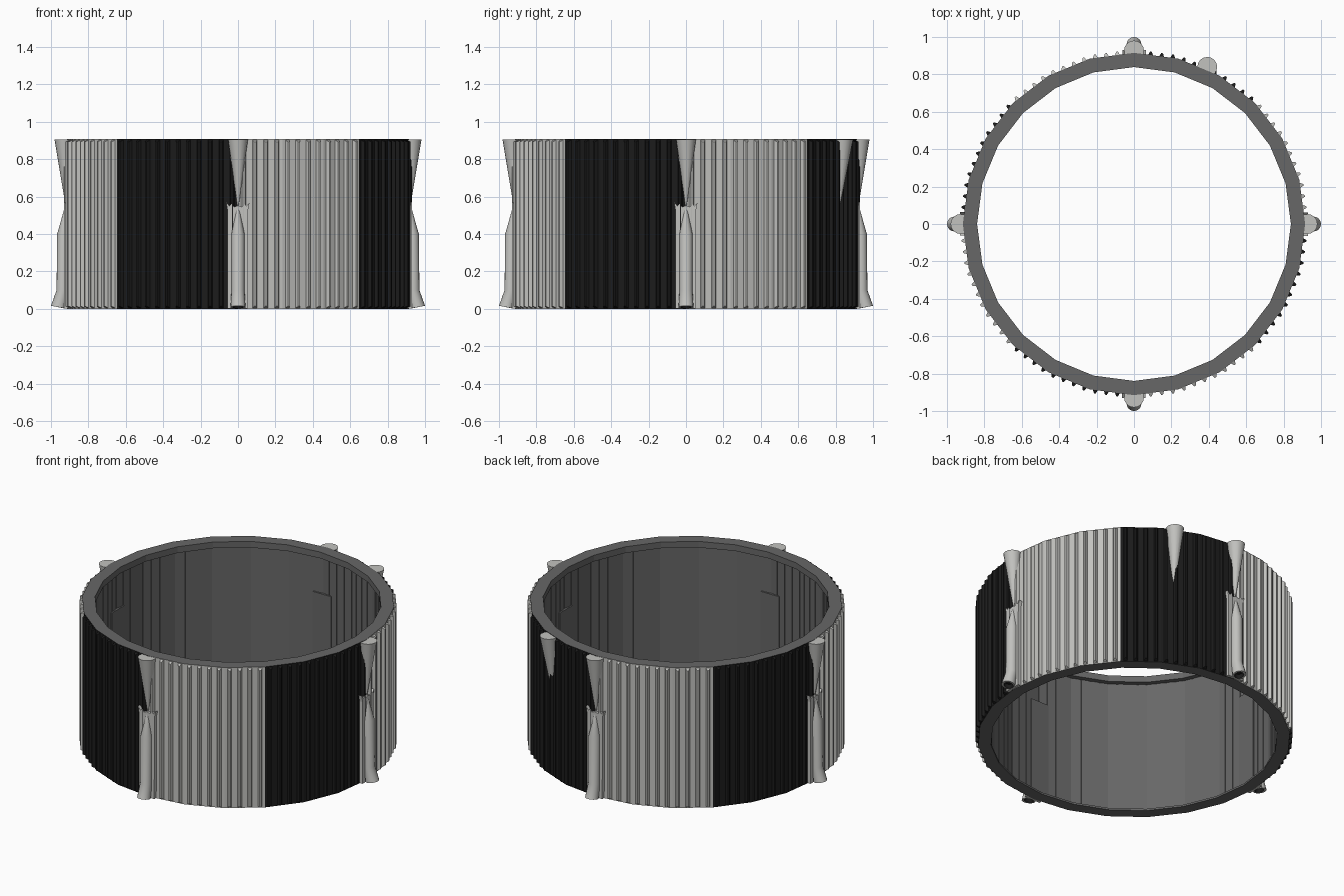
import bpy, bmesh, math
from mathutils import Vector

if "Cube" in bpy.data.objects:
    bpy.data.objects.remove(bpy.data.objects["Cube"])

def mat(name, c):
    m = bpy.data.materials.new(name)
    m.diffuse_color = (*c, 1)
    m.use_nodes = True
    m.node_tree.nodes["Principled BSDF"].inputs["Base Color"].default_value = m.diffuse_color
    return m

LIGHT = mat("light grey", (0.54, 0.54, 0.52))
DARK = mat("dark grey", (0.135, 0.135, 0.135))
BLACK = mat("black", (0.011, 0.011, 0.011))

SIDES, R_OUT, R_IN, R_WALL, H = 24, 0.915, 0.839, 0.872, 0.907
STEP = 2 * math.pi / SIDES

def finish(name, bm, mats, smooth=False):
    bmesh.ops.recalc_face_normals(bm, faces=bm.faces)
    me = bpy.data.meshes.new(name)
    bm.to_mesh(me)
    bm.free()
    for m in mats:
        me.materials.append(m)
    ob = bpy.data.objects.new(name, me)
    bpy.context.collection.objects.link(ob)
    if smooth:
        bpy.ops.object.select_all(action='DESELECT')
        ob.select_set(True)
        bpy.context.view_layer.objects.active = ob
        bpy.ops.object.shade_smooth_by_angle(angle=math.radians(35))
    return ob

def polar(a, r, t, z):
    """Point at angle a: r outward, t sideways, z up."""
    return Vector((r * math.cos(a) - t * math.sin(a), r * math.sin(a) + t * math.cos(a), z))

def loft(bm, rings):
    """Skin a list of equal-length point rings and cap both ends."""
    vr = [[bm.verts.new(p) for p in ring] for ring in rings]
    n = len(vr[0])
    for a, b in zip(vr, vr[1:]):
        for i in range(n):
            bm.faces.new((a[i], a[(i + 1) % n], b[(i + 1) % n], b[i]))
    return [bm.faces.new(vr[0]), bm.faces.new(vr[-1])]

def sector(a):
    """0 = light, 1 = black, alternating every 45 degrees."""
    return int((a % (2 * math.pi)) // (math.pi / 4)) % 2

# Ring wall: 24-sided, coloured in eight sectors outside, with inward lips
bm = bmesh.new()
prof = [(R_OUT, 0), (R_OUT, H), (R_IN, H), (R_IN, H - 0.04), (R_WALL, H - 0.04),
        (R_WALL, 0.012), (R_IN, 0.012), (R_IN, 0)]
n = len(prof)
cols = [[bm.verts.new(polar(i * STEP, r, 0, z)) for r, z in prof] for i in range(SIDES)]
for i in range(SIDES):
    a, b = cols[i], cols[(i + 1) % SIDES]
    for k in range(n):
        f = bm.faces.new((a[k], b[k], b[(k + 1) % n], a[(k + 1) % n]))
        f.material_index = sector((i + 0.5) * STEP) if k == 0 else 2
finish("ring_wall", bm, [LIGHT, BLACK, DARK])

RIB_T = (-0.0894, -0.0298, 0.0298, 0.0894)

# Vertical ribs: four narrow ones on every wall facet, with bevelled ends
for kind, (label, m) in enumerate((("light_ribs", LIGHT), ("black_ribs", BLACK))):
    bm = bmesh.new()
    apo = R_OUT * math.cos(STEP / 2)
    for i in range(SIDES):
        a = (i + 0.5) * STEP
        if sector(a) != kind:
            continue
        for t in RIB_T:
            rings = []
            for r, w, e in ((apo - 0.003, 0.014, 0.004), (apo + 0.018, 0.005, 0.014)):
                rings.append([polar(a, r, t - w, e), polar(a, r, t + w, e),
                              polar(a, r, t + w, H - e), polar(a, r, t - w, H - e)])
            loft(bm, rings)
    finish(label, bm, [m])

# Thin upright slats lining the inner wall
bm = bmesh.new()
apo = R_WALL * math.cos(STEP / 2)
for i in range(SIDES):
    for t in RIB_T:
        loft(bm, [[polar((i + 0.5) * STEP, r, t + s * 0.022, z)
                   for s, z in ((-1, 0.01), (1, 0.01), (1, H - 0.03), (-1, H - 0.03))]
                  for r in (apo - 0.003, apo + 0.01)])
finish("inner_slats", bm, [DARK])

def round_ring(a, r, z, rad, tilt=0.0, n=16):
    return [polar(a, r + rad * math.cos(u), rad * math.sin(u), z + tilt * math.cos(u))
            for u in (2 * math.pi * k / n for k in range(n))]

def cone(name, a, r_top, rad, r_tip, z_tip):
    bm = bmesh.new()
    loft(bm, [round_ring(a, r_tip, z_tip, 0.003), round_ring(a, r_top, H - 0.002, rad)])
    finish(name, bm, [LIGHT], True)

for q, side in enumerate(("right", "back", "left", "front")):
    a = q * math.pi / 2
    # Inverted cone at the rim, its inner half buried in the wall
    cone(side + "_upper_cone", a, 0.928, 0.053, 0.918, 0.545)

    # Pointed column with a flared, hollow foot
    bm = bmesh.new()
    caps = loft(bm, [round_ring(a, 0.957, 0.03, 0.022, 0.004),
                     round_ring(a, 0.957, 0.008, 0.028, 0.006),
                     round_ring(a, 0.960, 0.009, 0.040, 0.007),
                     round_ring(a, 0.935, 0.10, 0.035),
                     round_ring(a, 0.932, 0.40, 0.035),
                     round_ring(a, 0.920, 0.555, 0.003)])
    hollow = caps[0]
    hollow.material_index = 1
    for e in hollow.edges:
        for f in e.link_faces:
            f.material_index = 1
    finish(side + "_column", bm, [LIGHT, BLACK], True)

    # Backing plate with a spiked crown
    bm = bmesh.new()
    outline = [(-0.057, 0.002), (0.052, 0.002), (0.054, 0.53), (0.062, 0.568), (0.045, 0.55),
               (0.034, 0.562), (0.022, 0.545), (0, 0.552), (-0.022, 0.545),
               (-0.034, 0.562), (-0.046, 0.55), (-0.064, 0.572), (-0.057, 0.53)]
    loft(bm, [[polar(a, r, t, z) for t, z in outline] for r in (0.88, 0.929)])
    finish(side + "_crown_plate", bm, [LIGHT])

    # Shallow panel showing on the inner wall
    bm = bmesh.new()
    loft(bm, [[polar(a, r, t, z) for t, z in ((-0.065, 0.002), (0.065, 0.002), (0.065, 0.63), (-0.065, 0.63))]
              for r in (0.855, 0.88)])
    finish(side + "_inner_panel", bm, [DARK])

# Single extra cone at the back right
cone("extra_cone", math.radians(65), 0.927, 0.053, 0.895, 0.50)
